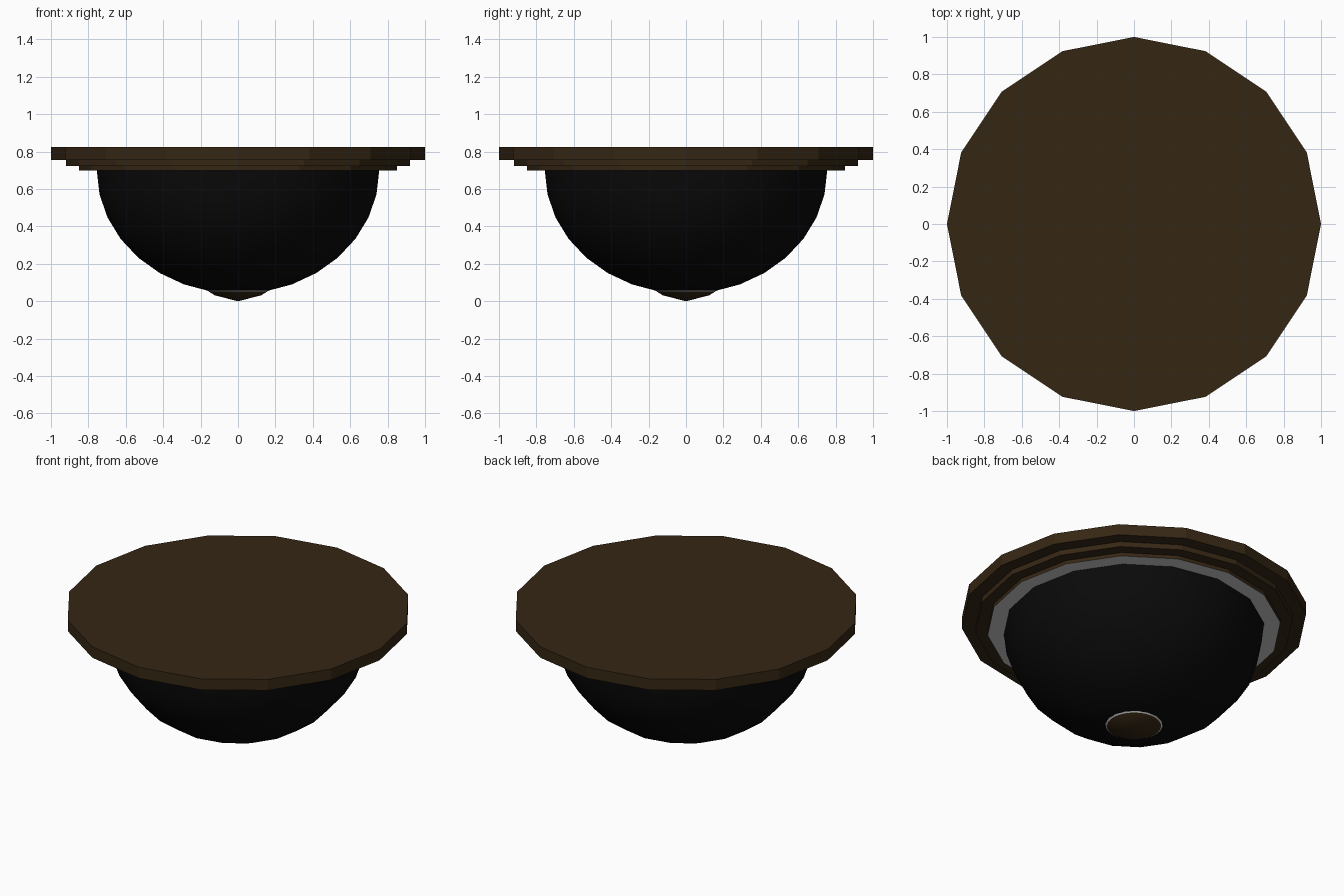
import bpy, bmesh, math

if "Cube" in bpy.data.objects:
    bpy.data.objects.remove(bpy.data.objects["Cube"])


def material(name, color):
    m = bpy.data.materials.new(name)
    m.diffuse_color = (*color, 1)
    m.use_nodes = True
    m.node_tree.nodes["Principled BSDF"].inputs["Base Color"].default_value = m.diffuse_color
    return m


bronze = material("bronze", (0.036, 0.020, 0.007))
black = material("black_glass", (0.003, 0.003, 0.003))


def lathe(name, profile, sides, mat=None, smooth=None):
    """Revolve (radius, z) points around z; radius 0 makes a pole or cap centre."""
    bm = bmesh.new()
    rings = []
    for r, z in profile:
        if r == 0:
            rings.append([bm.verts.new((0, 0, z))])
        else:
            rings.append([bm.verts.new((r * math.cos(2 * math.pi * i / sides),
                                        r * math.sin(2 * math.pi * i / sides), z))
                          for i in range(sides)])
    for a, b in zip(rings, rings[1:]):
        for i in range(sides):
            j = (i + 1) % sides
            if len(a) == 1:
                bm.faces.new((a[0], b[j], b[i]))
            elif len(b) == 1:
                bm.faces.new((a[i], a[j], b[0]))
            else:
                bm.faces.new((a[i], a[j], b[j], b[i]))
    # profiles run bottom to top, so faces already point outwards
    me = bpy.data.meshes.new(name)
    bm.to_mesh(me)
    bm.free()
    ob = bpy.data.objects.new(name, me)
    bpy.context.collection.objects.link(ob)
    if mat:
        me.materials.append(mat)
    if smooth:
        bpy.ops.object.select_all(action='DESELECT')
        ob.select_set(True)
        bpy.context.view_layer.objects.active = ob
        bpy.ops.object.shade_smooth_by_angle(angle=math.radians(smooth))
    return ob


# Stepped ceiling plate, 16-sided
lathe("ceiling_plate", [(0.85, 0.70), (0.85, 0.722), (0.92, 0.722), (0.92, 0.755),
                        (1.0, 0.755), (1.0, 0.825), (0, 0.825)], 16, bronze)

# Grey underside of the plate
lathe("plate_underside", [(0, 0.70), (0.85, 0.70)], 16)

# Glass bowl: lower half of a slightly flattened sphere
bowl = [(0.755 * math.sin(math.radians(11.25 * k)) if k else 0,
         0.70 - 0.66 * math.cos(math.radians(11.25 * k))) for k in range(9)]
lathe("glass_bowl", bowl, 16, black, smooth=30)

# Finial cap under the bowl, with a thin grey rim
lathe("finial_cap", [(0, 0), (0.125, 0.032), (0.156, 0.052)], 32, bronze, smooth=40)
lathe("finial_rim", [(0.156, 0.052), (0.168, 0.06), (0, 0.06)], 32, smooth=30)
